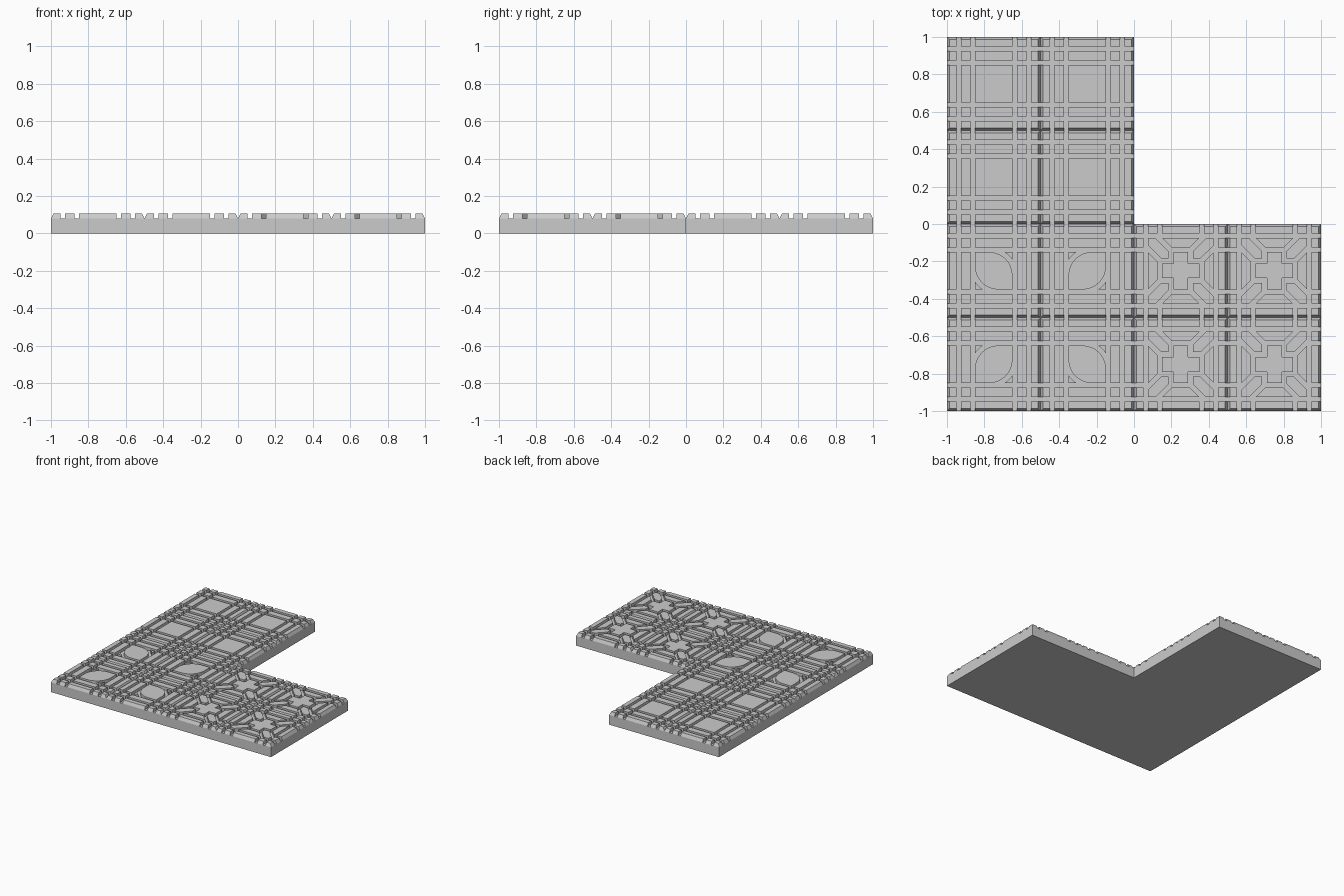
import bpy, bmesh
from math import cos, sin, pi

if "Cube" in bpy.data.objects:
    bpy.data.objects.remove(bpy.data.objects["Cube"])

FLOOR, TOP, HALF, CHAMFER = 0.08, 0.105, 0.25, 0.0125
SPANS = [(-.25, -.2), (-.175, -.125), (-.1, .1), (.125, .175), (.2, .25)]


def prism(bm, poly, z0, z1, cx=0, cy=0, chamfer=0, bottom=False):
    """Extrude a polygon upward; points on the tile border slope inward."""
    n = len(poly)
    area = sum(poly[i - 1][0] * poly[i][1] - poly[i][0] * poly[i - 1][1] for i in range(n))
    if area < 0:
        poly = poly[::-1]

    def inset(v):
        if chamfer and abs(v) > HALF - 1e-5:
            return v - chamfer * (1 if v > 0 else -1)
        return v

    lo = [bm.verts.new((cx + x, cy + y, z0)) for x, y in poly]
    hi = [bm.verts.new((cx + inset(x), cy + inset(y), z1)) for x, y in poly]
    for i in range(n):
        bm.faces.new((lo[i - 1], lo[i], hi[i], hi[i - 1]))
    bm.faces.new(hi)
    if bottom:
        bm.faces.new(lo[::-1])


def finish(bm, name):
    me = bpy.data.meshes.new(name)
    bm.to_mesh(me)
    bm.free()
    bpy.context.collection.objects.link(bpy.data.objects.new(name, me))


def rect(a, b):
    return [(a[0], b[0]), (a[1], b[0]), (a[1], b[1]), (a[0], b[1])]


def grid_pads(keep):
    return [rect(SPANS[i], SPANS[j]) for i in range(5) for j in range(5) if keep(i, j)]


def arc(c, r, a0, a1, n=12):
    return [(c + r * cos(a0 + (a1 - a0) * k / n), c + r * sin(a0 + (a1 - a0) * k / n))
            for k in range(n + 1)]


def plain_tile(cx, cy):
    return grid_pads(lambda i, j: True)


def leaf_tile(cx, cy):
    # leaf panel: square with two opposite rounded corners, plus two corner slivers
    from math import acos
    r, s = 0.125, 1 if cx != cy else -1
    c = 0.1 - r
    outer = arc(c, r, 0, pi / 2)
    leaf = outer + [(-.1, .1)] + [(-x, -y) for x, y in outer] + [(.1, -.1)]
    a = acos(r / (r + .025))
    sliver = [(.1, .1)] + arc(c, r + .025, pi / 2 - a, a)
    shapes = [leaf, sliver, [(-x, -y) for x, y in sliver]]
    return grid_pads(lambda i, j: (i, j) != (2, 2)) + [[(s * x, y) for x, y in p] for p in shapes]


def cross_tile(cx, cy):
    # plus in the middle, four edge trapezoids, four diagonal hexagons
    a, b, e, g = .04, .1, .175, .065
    plus = [(a, a), (a, b), (-a, b), (-a, a), (-b, a), (-b, -a),
            (-a, -a), (-a, -b), (a, -b), (a, -a), (b, -a), (b, a)]
    trap = [(-.1, e), (.1, e), (.05, .125), (-.05, .125)]
    hexa = [(g, g), (g + a, g), (e, e - a), (e, e), (e - a, e), (g, g + a)]
    shapes = [plus]
    for k in range(4):
        for p in (trap, hexa):
            q = p
            for _ in range(k):
                q = [(-y, x) for x, y in q]
            shapes.append(q)
    return grid_pads(lambda i, j: i in (0, 4) or j in (0, 4)) + shapes


# L-shaped slab
bm = bmesh.new()
prism(bm, [(-1, -1), (1, -1), (1, 0), (0, 0), (0, 1), (-1, 1)], 0, FLOOR, bottom=True)
finish(bm, "floor_slab")

# raised tile patterns, one 2x2 block of each
for name, maker, ox, oy in (("plain_tiles", plain_tile, -1, 0),
                            ("leaf_tiles", leaf_tile, -1, -1),
                            ("cross_tiles", cross_tile, 0, -1)):
    bm = bmesh.new()
    for i in range(2):
        for j in range(2):
            cx, cy = ox + .25 + .5 * i, oy + .25 + .5 * j
            for poly in maker(cx, cy):
                prism(bm, poly, FLOOR, TOP, cx, cy, CHAMFER)
    finish(bm, name)
